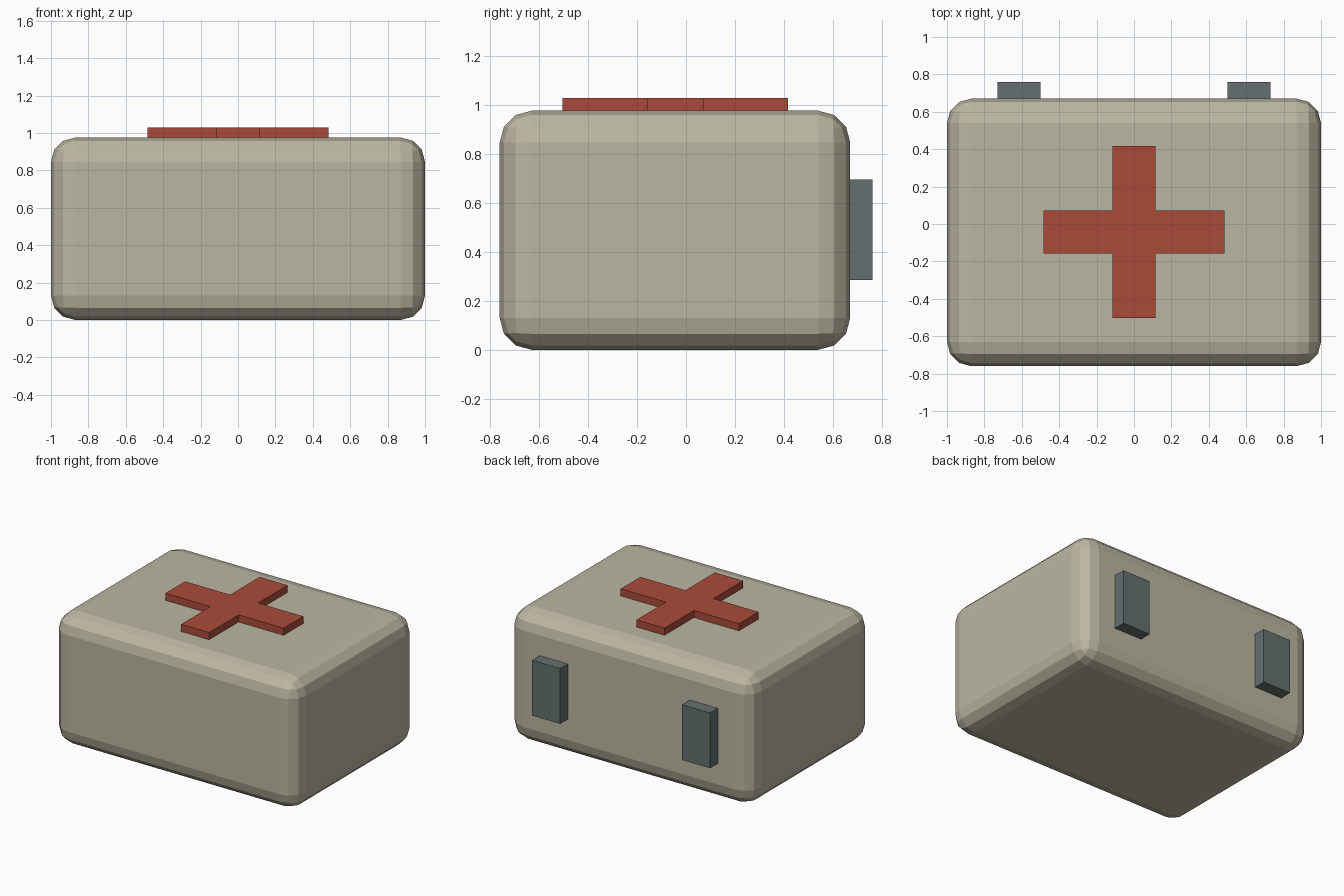
import bpy, bmesh
from mathutils import Vector

if "Cube" in bpy.data.objects:
    bpy.data.objects.remove(bpy.data.objects["Cube"])


def material(name, rgb):
    m = bpy.data.materials.new(name)
    m.diffuse_color = (*rgb, 1)
    m.use_nodes = True
    m.node_tree.nodes["Principled BSDF"].inputs["Base Color"].default_value = m.diffuse_color
    return m


def finish(name, bm, mat):
    bmesh.ops.recalc_face_normals(bm, faces=bm.faces)
    me = bpy.data.meshes.new(name)
    bm.to_mesh(me)
    bm.free()
    me.materials.append(mat)
    ob = bpy.data.objects.new(name, me)
    bpy.context.collection.objects.link(ob)
    return ob


def box(name, lo, hi, mat):
    lo, hi = Vector(lo), Vector(hi)
    bm = bmesh.new()
    bmesh.ops.create_cube(bm, size=1)
    bmesh.ops.scale(bm, vec=hi - lo, verts=bm.verts)
    bmesh.ops.translate(bm, vec=(lo + hi) / 2, verts=bm.verts)
    return finish(name, bm, mat)


beige = material("case_beige", (0.50, 0.47, 0.36))
red = material("cross_red", (0.40, 0.07, 0.04))
steel = material("hinge_grey", (0.13, 0.16, 0.16))

# Rounded case
case = box("case", (-1, -0.76, 0), (1, 0.67, 0.975), beige)
bevel = case.modifiers.new("rounding", 'BEVEL')
bevel.width = 0.13
bevel.segments = 3

# Raised cross on the lid, one outline extruded upwards
w, ax, ay, cy = 0.115, 0.485, 0.46, -0.043
outline = [(w, w), (w, ay), (-w, ay), (-w, w), (-ax, w), (-ax, -w),
           (-w, -w), (-w, -ay), (w, -ay), (w, -w), (ax, -w), (ax, w)]
bm = bmesh.new()
base = bm.faces.new([bm.verts.new((x, y + cy, 0.965)) for x, y in outline])
top = bmesh.ops.extrude_face_region(bm, geom=[base], use_keep_orig=True)
bmesh.ops.translate(bm, vec=(0, 0, 0.063),
                    verts=[v for v in top["geom"] if isinstance(v, bmesh.types.BMVert)])
finish("lid_cross", bm, red)

# Two hinge blocks on the back
for side, x in (("left", -0.615), ("right", 0.615)):
    box(f"hinge_{side}", (x - 0.115, 0.65, 0.285), (x + 0.115, 0.76, 0.695), steel)
